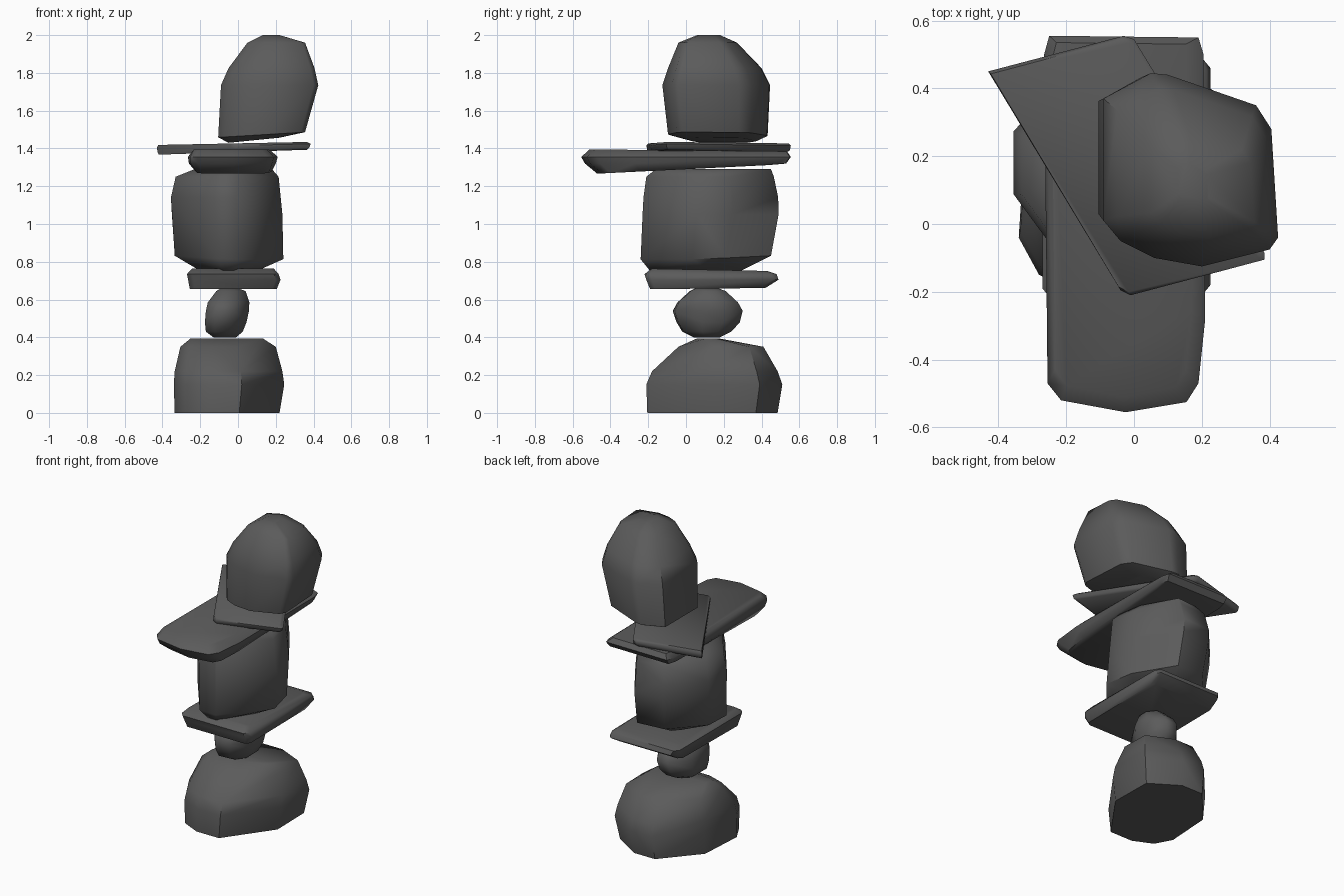
import bpy, bmesh, math

slate = bpy.data.materials.new("dark_slate")
slate.diffuse_color = (.105, .105, .105, 1)

def stone(name, outline, levels, angle=48):
    """Hull of one plan outline fitted to bounds (x0, x1, y0, y1) at each height.
    level = (z, x0, x1, y0, y1[, slope_x, slope_y])"""
    xs, ys = [p[0] for p in outline], [p[1] for p in outline]
    bm = bmesh.new()
    for z, x0, x1, y0, y1, *tilt in levels:
        sx, sy = tilt if tilt else (0, 0)
        for px, py in outline:
            x = x0 + (px - min(xs)) / (max(xs) - min(xs)) * (x1 - x0)
            y = y0 + (py - min(ys)) / (max(ys) - min(ys)) * (y1 - y0)
            bm.verts.new((x, y, z + sx * x + sy * y))
    bmesh.ops.convex_hull(bm, input=bm.verts[:])
    bmesh.ops.delete(bm, geom=[v for v in bm.verts if not v.link_faces], context='VERTS')
    bmesh.ops.dissolve_limit(bm, angle_limit=math.radians(2), verts=bm.verts[:], edges=bm.edges[:])
    bmesh.ops.recalc_face_normals(bm, faces=bm.faces[:])
    me = bpy.data.meshes.new(name)
    bm.to_mesh(me)
    bm.free()
    me.materials.append(slate)
    ob = bpy.data.objects.new(name, me)
    bpy.context.collection.objects.link(ob)
    bpy.ops.object.select_all(action='DESELECT')
    ob.select_set(True)
    bpy.context.view_layer.objects.active = ob
    bpy.ops.object.shade_smooth_by_angle(angle=math.radians(angle))
    return ob

# Base boulder with flat underside
stone("base_stone",
      [(-.34, -.04), (-.28, -.15), (-.15, -.21), (.02, -.21), (.245, .1),
       (.24, .39), (.05, .51), (-.11, .51), (-.32, .27)],
      [(0, -.335, .22, -.205, .485), (.15, -.34, .245, -.21, .51),
       (.22, -.335, .235, -.18, .485), (.35, -.305, .2, -.04, .41),
       (.395, -.25, .13, .06, .17)])

# Small rounded stone
stone("small_stone",
      [(-.175, 0), (-.12, -.07), (-.02, -.06), (.06, .08), (.06, .2),
       (0, .3), (-.08, .3), (-.175, .18)],
      [(.40, -.13, -.01, .04, .18), (.43, -.17, .025, -.02, .24),
       (.48, -.175, .045, -.05, .285), (.54, -.17, .058, -.07, .30),
       (.585, -.16, .06, -.045, .275), (.645, -.115, .04, .02, .21),
       (.66, -.09, 0, .05, .17)], 60)

# Lower slab
stone("lower_slab",
      [(-.265, -.19), (-.24, -.22), (.2, -.22), (.225, -.19),
       (.225, .46), (.2, .49), (-.24, .49), (-.265, .46)],
      [(.657, -.255, .205, -.19, .42, 0, .01), (.705, -.255, .225, -.21, .49),
       (.735, -.27, .215, -.22, .48), (.76, -.245, .19, -.18, .43, 0, -.02)])

# Large middle block
stone("middle_stone",
      [(-.355, .08), (-.355, .27), (-.17, .48), (.03, .49), (.2, .24),
       (.24, .05), (0, -.24), (-.12, -.24)],
      [(.752, -.2, .1, -.19, .29), (.82, -.335, .24, -.24, .45, -.03, .03),
       (1.05, -.35, .235, -.23, .49), (1.14, -.355, .227, -.225, .488),
       (1.25, -.33, .215, -.21, .465), (1.29, -.23, .18, -.16, .45)], 55)

# Long upper slab, thicker at the front
stone("long_slab",
      [(-.265, .5), (-.25, .555), (.19, .55), (.205, .5), (.21, -.28), (.19, -.47),
       (.155, -.525), (-.025, -.555), (-.215, -.52), (-.255, -.47)],
      [(1.29, -.225, .178, -.47, .44, 0, .05), (1.32, -.26, .2, -.535, .53),
       (1.355, -.265, .21, -.555, .555), (1.39, -.242, .17, -.51, .535, 0, -.01)])

# Thin skewed slab
stone("thin_slab",
      [(-.43, .45), (-.03, .555), (.0, .545), (.385, -.085), (.385, -.105),
       (-.01, -.21), (-.04, -.195)],
      [(1.381, -.42, .365, -.195, .535, .033, 0), (1.392, -.425, .378, -.205, .55, .033, 0),
       (1.415, -.43, .385, -.21, .555, .025, 0), (1.427, -.422, .365, -.2, .545, .02, 0)])

# Rounded top stone
stone("top_stone",
      [(-.09, .37), (.05, .445), (.1, .44), (.36, .35), (.405, .28), (.415, .05),
       (.425, -.04), (.4, -.075), (.2, -.125), (.06, -.1), (-.04, -.05), (-.09, .01)],
      [(1.435, -.05, .22, .02, .37, .1, 0), (1.465, -.105, .355, -.095, .432, .06, 0),
       (1.735, -.09, .425, -.125, .445), (1.825, -.05, .405, -.095, .4),
       (1.96, .05, .355, -.04, .27), (2.0, .13, .22, .06, .18)], 55)
